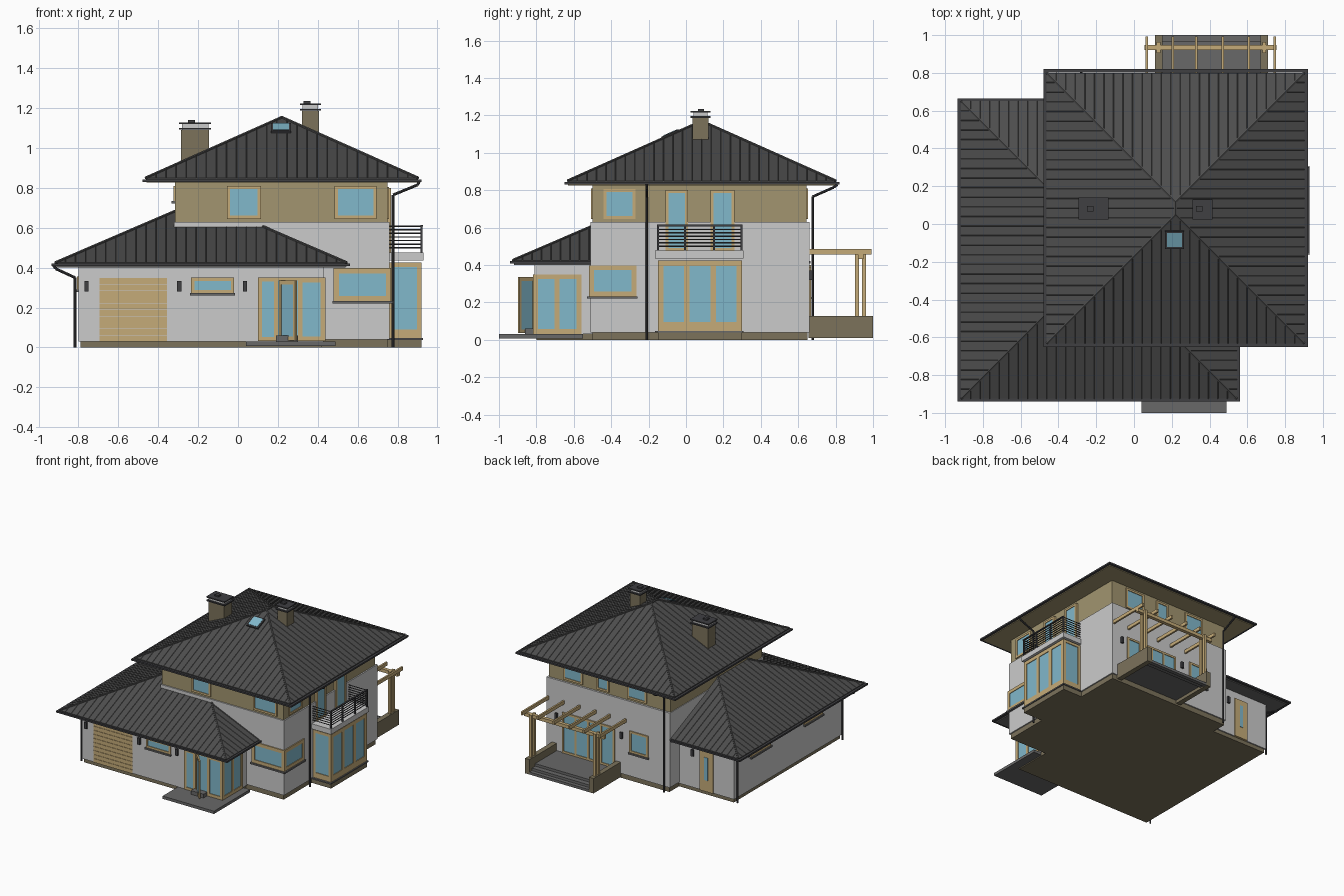
import bpy, bmesh, math
from mathutils import Vector, Matrix

if "Cube" in bpy.data.objects:
    bpy.data.objects.remove(bpy.data.objects["Cube"])


def mat(name, r, g, b):
    m = bpy.data.materials.new(name)
    m.diffuse_color = (r, g, b, 1)
    m.use_nodes = True
    m.node_tree.nodes["Principled BSDF"].inputs["Base Color"].default_value = m.diffuse_color
    return m


TILE = mat("roof_tile", .075, .075, .075)
DARK = mat("dark_metal", .05, .05, .055)
OLIVE = mat("olive_cladding", .36, .30, .16)
BROWN = mat("brown_stone", .20, .17, .105)
WOOD = mat("light_wood", .56, .41, .19)
GLASS = mat("glass", .22, .48, .60)
PAVE = mat("paving", .14, .14, .14)


def finish(bm, name, material=None):
    me = bpy.data.meshes.new(name)
    bm.to_mesh(me)
    bm.free()
    ob = bpy.data.objects.new(name, me)
    bpy.context.collection.objects.link(ob)
    if material:
        me.materials.append(material)
    return ob


def boxes(name, items, material=None):
    """One object from boxes given as x0, x1, y0, y1, z0, z1."""
    bm = bmesh.new()
    for x0, x1, y0, y1, z0, z1 in items:
        m = Matrix.Translation(((x0 + x1) / 2, (y0 + y1) / 2, (z0 + z1) / 2))
        m = m @ Matrix.Diagonal((abs(x1 - x0), abs(y1 - y0), abs(z1 - z0), 1))
        bmesh.ops.create_cube(bm, size=1, matrix=m)
    return finish(bm, name, material)


def rods(name, segs, r, material, n=8):
    """One object from round bars between pairs of points."""
    bm = bmesh.new()
    for p, q in segs:
        p, q = Vector(p), Vector(q)
        d = q - p
        m = Matrix.Translation((p + q) / 2) @ d.to_track_quat('Z', 'Y').to_matrix().to_4x4()
        bmesh.ops.create_cone(bm, cap_ends=True, segments=n, radius1=r, radius2=r,
                              depth=d.length, matrix=m)
    return finish(bm, name, material)


def on(face, a0, a1, z0, z1, d0, d1):
    """Box on a wall face (axis, sign, plane), from depth d0 to d1 outward."""
    axis, s, p = face
    e0, e1 = sorted((p + s * d0, p + s * d1))
    return (e0, e1, a0, a1, z0, z1) if axis == 'x' else (a0, a1, e0, e1, z0, z1)


def window(name, face, a0, a1, z0, z1, panes=1, w=.016, sill=False):
    bars = [on(face, a0, a1, z0, z0 + w, -.01, .008), on(face, a0, a1, z1 - w, z1, -.01, .008)]
    for i in range(panes + 1):
        c = a0 + (a1 - a0 - w) * i / panes
        bars.append(on(face, c, c + w, z0 + w, z1 - w, -.01, .008))
    boxes(name + "_frame", bars, WOOD)
    boxes(name + "_glass", [on(face, a0 + w, a1 - w, z0 + w, z1 - w, -.01, .003)], GLASS)
    if sill:
        boxes(name + "_sill", [on(face, a0 - .005, a1 + .005, z0 - .012, z0, -.01, .018)], PAVE)


def hip_roof(name, x0, x1, y0, y1, z, pitch):
    h = min(x1 - x0, y1 - y0) / 2
    cx, cy = (x0 + x1) / 2, (y0 + y1) / 2
    ex, ey = (x1 - x0) / 2 - h, (y1 - y0) / 2 - h
    top = z + h * pitch
    base = [(x0, y0), (x1, y0), (x1, y1), (x0, y1)]
    ridge = [(cx - ex, cy - ey), (cx + ex, cy + ey)]
    bm = bmesh.new()
    for (px, py), dz in [(p, d) for d in (-.018, 0) for p in base]:
        bm.verts.new((px, py, z + dz))
    for px, py in ridge:
        bm.verts.new((px, py, top))
    bmesh.ops.convex_hull(bm, input=bm.verts)
    bmesh.ops.dissolve_limit(bm, angle_limit=.01, verts=bm.verts, edges=bm.edges)
    finish(bm, name, TILE)
    # hip and ridge caps
    hips = [((*b, z), (*min(ridge, key=lambda r: math.dist(r, b)), top)) for b in base]
    rods(name + "_hip_caps", hips + [((*ridge[0], top), (*ridge[1], top))], .008, TILE, 6)
    # tile ribs down each slope
    ribs = []
    for i in range(4):
        a, b = Vector(base[i]), Vector(base[(i + 1) % 4])
        u = (b - a).normalized()
        v = Vector((-u.y, u.x))
        length = (b - a).length
        n = int(length / .05)
        for k in range(1, n):
            t = length * k / n
            run = min(t, length - t, h)
            p, q = a + u * t, a + u * t + v * run
            ribs.append(((p.x, p.y, z), (q.x, q.y, z + run * pitch)))
    rods(name + "_tile_ribs", ribs, .002, TILE, 4)


# walls and plinths
boxes("plinth", [(-.79, .42, -.80, .53, 0, .035), (-.31, .75, -.50, .65, 0, .04),
                 (.7, .92, -.15, .30, 0, .04)], BROWN)
boxes("garage_wing_walls", [(-.80, .43, -.81, .54, .03, .41)])
boxes("main_walls", [(-.32, .76, -.51, .66, .04, .63)])
boxes("upper_cladding", [(-.315, .75, -.50, .645, .63, .835)], OLIVE)

# roofs, soffits, gutters
hip_roof("lower_roof", -.915, .545, -.925, .65, .425, .43)
hip_roof("main_roof", -.462, .902, -.632, .80, .85, .445)
boxes("main_soffit", [(-.46, .90, -.63, .798, .826, .834)], OLIVE)
boxes("lower_soffit", [(-.91, .54, -.92, .645, .400, .408)], PAVE)
g = .018
boxes("main_gutter", [(-.48, .92, -.65, -.65 + g, .830, .843), (-.48, .92, .82 - g, .82, .830, .843),
                      (-.48, -.48 + g, -.65, .82, .830, .843), (.92 - g, .92, -.65, .82, .830, .843)], DARK)
boxes("lower_gutter", [(-.935, .562, -.94, -.94 + g, .408, .421), (-.935, -.935 + g, -.94, .665, .408, .421),
                       (.562 - g, .562, -.94, -.51, .408, .421), (-.935, -.32, .665 - g, .665, .408, .421)], DARK)
pipes = []
for path in ([(.91, -.21, .83), (.90, -.21, .815), (.778, -.21, .765), (.778, -.21, 0)],
             [(-.28, .81, .83), (-.28, .79, .815), (-.28, .677, .765), (-.28, .677, 0)],
             [(-.925, .52, .41), (-.915, .52, .395), (-.817, .52, .35), (-.817, .52, 0)],
             [(-.925, -.79, .41), (-.915, -.79, .395), (-.817, -.79, .35), (-.817, -.79, 0)]):
    pipes += list(zip(path, path[1:]))
rods("downpipes", pipes, .007, DARK)

# chimneys
for nm, x0, x1, y0, y1, z in (("left_chimney", -.285, -.145, .035, .13, 1.09),
                              ("right_chimney", .32, .405, .035, .12, 1.185)):
    boxes(nm + "_stack", [(x0, x1, y0, y1, .85, z)], BROWN)
    boxes(nm + "_head", [(x0 + .004, x1 - .004, y0 + .004, y1 - .004, z, z + .034)])
    boxes(nm + "_caps", [(x0 - .01, x1 + .01, y0 - .01, y1 + .01, z + .002, z + .011),
                         (x0 - .01, x1 + .01, y0 - .01, y1 + .01, z + .03, z + .039),
                         ((x0 + x1) / 2 - .035, (x0 + x1) / 2, y0 + .03, y0 + .06, z + .039, z + .05)], DARK)

# skylight lying on the front slope
tilt = (math.atan(.445), 0, 0)
for nm, s, lift, m in (("skylight_frame", .05, .006, DARK), ("skylight_glass", .04, .009, GLASS)):
    ob = boxes(nm, [(-s, s, -s, s, -.006, .006)], m)
    ob.location = (.215, -.083, .85 + (.632 - .083) * .445 + lift)
    ob.rotation_euler = tilt

# wall faces used for openings
WF, WR, WB, WL = ('y', -1, -.81), ('x', 1, .43), ('y', 1, .54), ('x', -1, -.80)
MF, MR, MB = ('y', -1, -.51), ('x', 1, .76), ('y', 1, .66)
UF, UR, UB, UL = ('y', -1, -.50), ('x', 1, .75), ('y', 1, .645), ('x', -1, -.315)

# windows
for nm, f, a0, a1, z0, z1, n, sill in (
        ("upper_front_left", UF, -.055, .115, .645, .81, 1, 0),
        ("upper_front_right", UF, .485, .695, .645, .81, 1, 0),
        ("upper_right", UR, -.44, -.27, .645, .805, 1, 0),
        ("upper_back_a", UB, .45, .62, .645, .81, 1, 0),
        ("upper_back_b", UB, .22, .33, .645, .81, 1, 0),
        ("upper_back_c", UB, -.11, .06, .645, .81, 1, 0),
        ("upper_left", UL, .0, .2, .735, .81, 1, 1),
        ("garage_window", WF, -.235, -.02, .272, .35, 1, 1),
        ("left_rear_window", WL, .09, .34, .29, .355, 1, 1),
        ("left_front_window", WL, -.56, -.33, .29, .355, 1, 1),
        ("stair_window", MB, -.135, .03, .23, .40, 1, 1),
        ("terrace_doors", MB, .16, .62, .07, .39, 4, 0),
        ("balcony_door_a", MR, -.11, .01, .475, .80, 1, 0),
        ("balcony_door_b", MR, .13, .26, .475, .80, 1, 0)):
    window(nm, f, a0, a1, z0, z1, n, sill=bool(sill))

# wrap-around corner window
window("corner_window_front", MF, .48, .768, .232, .398, 1, .026, True)
window("corner_window_side", MR, -.518, -.265, .232, .398, 1, .026, True)

# bay window with balcony
boxes("bay_core", [(.75, .905, -.135, .285, .04, .42)], GLASS)
window("bay_front", ('x', 1, .912), -.15, .30, .045, .425, 3, .03)
window("bay_side_south", ('y', -1, -.142), .76, .92, .045, .425, 1, .022)
window("bay_side_north", ('y', 1, .292), .76, .92, .045, .425, 1, .022)
boxes("bay_lower_rails", [(.90, .92, -.15, .30, .05, .095), (.76, .92, -.15, -.13, .05, .09),
                          (.76, .92, .28, .30, .05, .09)], WOOD)
boxes("bay_step", [(.75, .928, -.165, .308, .038, .048)], PAVE)
boxes("balcony_slab", [(.75, .93, -.165, .308, .435, .476)])
rails, posts = [], []
for k in range(7):
    z = .50 + k * .018
    rails += [((.92, -.15, z), (.92, .297, z)), ((.76, -.15, z), (.92, -.15, z)),
              ((.76, .297, z), (.92, .297, z))]
for y in (-.15, -.005, .15, .297):
    posts.append((.915, .926, y - .005, y + .005, .47, .613))
rods("balcony_rails", rails, .0035, DARK, 6)
boxes("balcony_posts", posts + [(.915, .928, -.155, .302, .607, .615)], DARK)

# garage door of horizontal boards
boxes("garage_door", [on(WF, -.695, -.355, .03 + i * .032, .06 + i * .032, -.01, .005)
                      for i in range(10)], WOOD)

# glazed corner entrance with open door leaf
boxes("front_step", [(.04, .49, -1, -.55, .008, .03)], PAVE)
boxes("door_mat_step", [(.19, .30, -.86, -.81, .03, .06)], PAVE)
window("entry_left", WF, .10, .20, .032, .35, 1, .02)
window("entry_right", WF, .30, .438, .032, .35, 1, .024)
boxes("doorway", [on(WF, .20, .30, .032, .34, -.01, .002)], GLASS)
boxes("doorway_head", [on(WF, .20, .30, .335, .35, -.01, .008)], WOOD)
window("entry_side", WR, -.818, -.56, .032, .35, 2, .026)
for ob in (boxes("door_leaf", [(0, .115, -.006, .006, .035, .055), (0, .115, -.006, .006, .315, .335),
                               (0, .015, -.006, .006, .05, .32), (.1, .115, -.006, .006, .05, .32)], WOOD),
           boxes("door_leaf_glass", [(.015, .10, -.003, .003, .055, .315)], GLASS)):
    ob.location = (.21, -.812, 0)
    ob.rotation_euler = (0, 0, math.radians(-45))

# back door
boxes("back_door", [on(WB, -.62, -.50, .03, .345, -.01, .008)], WOOD)
boxes("back_door_glass", [on(WB, -.575, -.545, .12, .30, 0, .011)], GLASS)

# wall lamps
lamps = [on(WF, x - .011, x + .011, .28, .332, -.005, .015) for x in (-.76, -.295, .035)]
lamps += [on(WB, -.45, -.43, .28, .332, -.005, .015)]
lamps += [on(MB, x, x + .02, .32, .37, -.005, .015) for x in (.09, .66)]
boxes("wall_lamps", lamps, DARK)

# terrace with pergola
boxes("terrace_walls", [(.11, .15, .655, 1, .01, .128), (.67, .71, .655, 1, .01, .128)], BROWN)
boxes("terrace_floor", [(.15, .67, .655, .93, .035, .07), (.15, .67, .93, .97, .02, .05),
                        (.15, .67, .97, 1, .01, .03)], PAVE)
boxes("pergola_posts", [(x - .01, x + .01, y - .011, y + .011, .125, .46)
                        for x in (.13, .69) for y in (.915, .952)], WOOD)
boxes("pergola_beam", [(.055, .755, .92, .948, .432, .458)], WOOD)
boxes("pergola_rafters", [(x - .007, x + .007, .65, .993, .457, .484)
                          for x in (.067, .205, .33, .47, .608, .745)], WOOD)
